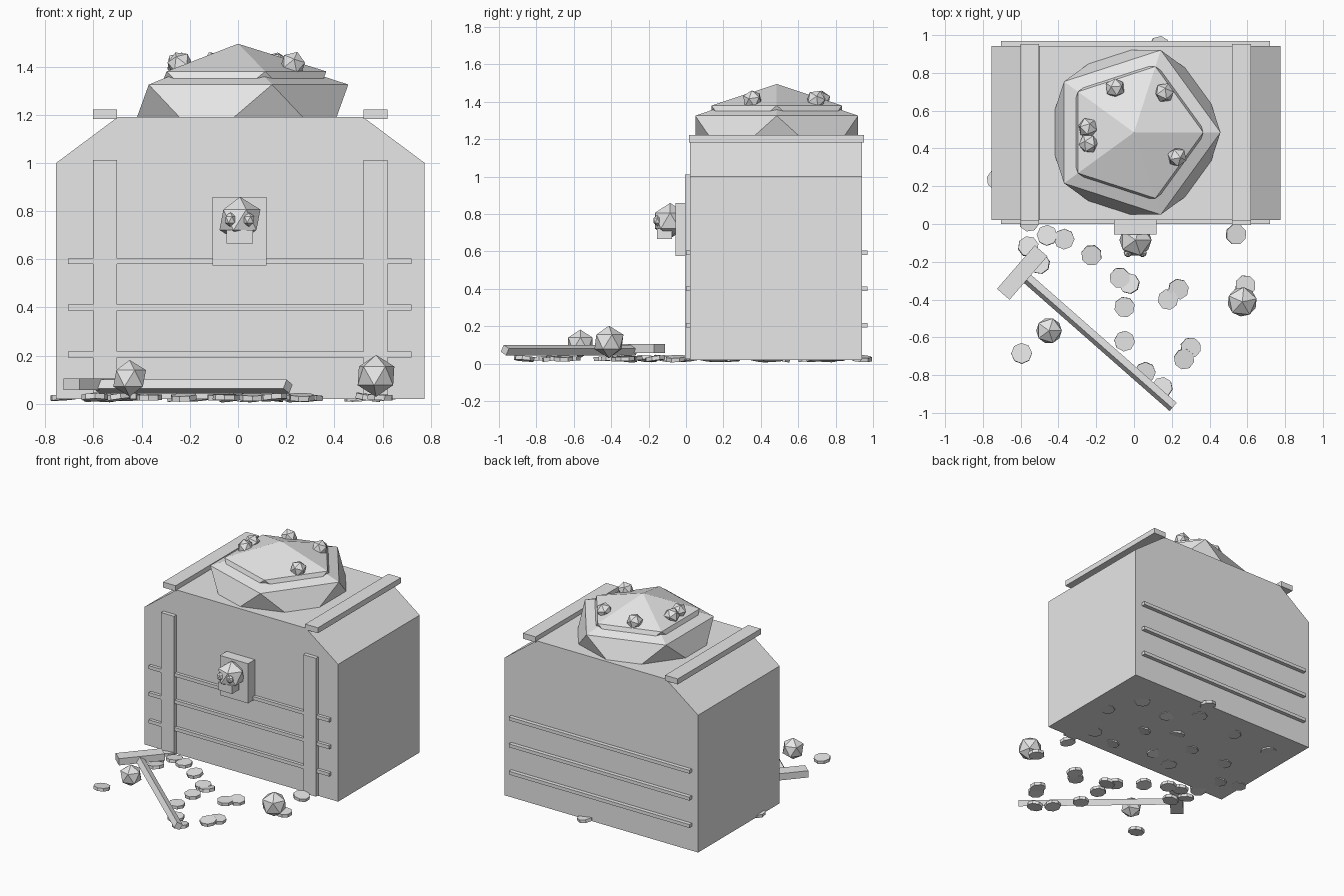
import bpy
import bmesh
import random
from math import radians
from mathutils import Matrix, Vector, Euler

random.seed(7)
cube = bpy.data.objects.get("Cube")
if cube:
    bpy.data.objects.remove(cube, do_unlink=True)

# One plain grey for everything
grey = bpy.data.materials.new("plain_grey")
grey.use_nodes = True
colour = (0.8, 0.8, 0.8, 1)
grey.diffuse_color = colour
grey.node_tree.nodes["Principled BSDF"].inputs["Base Color"].default_value = colour


def finish(name, bm, loc=(0, 0, 0), rot=(0, 0, 0)):
    bmesh.ops.recalc_face_normals(bm, faces=bm.faces)
    mesh = bpy.data.meshes.new(name)
    bm.to_mesh(mesh)
    bm.free()
    mesh.materials.append(grey)
    obj = bpy.data.objects.new(name, mesh)
    obj.location = loc
    obj.rotation_euler = [radians(a) for a in rot]
    bpy.context.collection.objects.link(obj)
    return obj


def block(name, size, loc, rot=(0, 0, 0)):
    bm = bmesh.new()
    bmesh.ops.create_cube(bm, size=1)
    bmesh.ops.scale(bm, vec=size, verts=bm.verts)
    return finish(name, bm, loc, rot)


def span(name, low, high):
    low, high = Vector(low), Vector(high)
    return block(name, high - low, (low + high) / 2)


def gem(name, radius, loc, scale=(1, 1, 1), rot=(0, 0, 0)):
    bm = bmesh.new()
    bmesh.ops.create_icosphere(bm, subdivisions=1, radius=radius)
    bmesh.ops.scale(bm, vec=scale, verts=bm.verts)
    return finish(name, bm, loc, rot)


def coin(loc, tilt=9):
    bm = bmesh.new()
    bmesh.ops.create_cone(bm, cap_ends=True, segments=8, radius1=0.055,
                          radius2=0.055, depth=0.022)
    rot = (random.uniform(-tilt, tilt), random.uniform(-tilt, tilt), random.uniform(0, 45))
    finish("coin", bm, loc, rot)


# Chest body: chamfered profile extruded front to back
bm = bmesh.new()
profile = [(-0.755, 0.02), (0.775, 0.02), (0.775, 1.0),
           (0.52, 1.19), (-0.5, 1.19), (-0.755, 1.0)]
face = bm.faces.new([bm.verts.new((x, 0.022, z)) for x, z in profile])
ext = bmesh.ops.extrude_face_region(bm, geom=[face])
moved = [g for g in ext["geom"] if isinstance(g, bmesh.types.BMVert)]
bmesh.ops.translate(bm, vec=(0, 0.92, 0), verts=moved)
finish("chest_body", bm)

# Straps on the front and the lid
for x in (-0.552, 0.57):
    span("front_strap", (x - 0.05, -0.006, 0.025), (x + 0.05, 0.03, 1.012))
    span("lid_strap", (x - 0.05, 0.015, 1.183), (x + 0.05, 0.953, 1.222))

# Horizontal rods, front and back
for z in (0.205, 0.4, 0.592):
    span("front_rod", (-0.705, 0.0, z - 0.012), (0.72, 0.03, z + 0.012))
    span("back_rod", (-0.705, 0.93, z - 0.012), (0.72, 0.97, z + 0.012))

# Lock plate with skull
span("lock_plate", (-0.105, -0.055, 0.575), (0.118, 0.025, 0.858))
gem("skull", 0.095, (0.008, -0.085, 0.764))
span("skull_jaw", (-0.048, -0.155, 0.665), (0.062, -0.075, 0.722))
for x in (-0.032, 0.045):
    gem("skull_eye", 0.03, (x, -0.153, 0.765), (0.85, 0.8, 1))

# Faceted mound on the lid, in two tiers
gem("mound_lower", 0.512, (0, 0.485, 1.204), (1, 1, 0.53))
gem("mound_upper", 0.41, (0, 0.485, 1.287), (1, 1, 0.507))
for x, y in [(-0.1, 0.72), (0.16, 0.695), (-0.245, 0.51), (-0.24, 0.425), (0.228, 0.355)]:
    turn = [random.uniform(-30, 30) for _ in range(3)]
    gem("mound_gem", 0.054, (x, y, 1.41), rot=turn)

# Loose gems on the ground
gem("small_ground_gem", 0.076, (-0.45, -0.565, 0.106))
gem("large_ground_gem", 0.087, (0.573, -0.412, 0.116), rot=(0, 0, 12))

# Hammer lying in front
block("hammer_handle", (1.05, 0.042, 0.042), (-0.187, -0.622, 0.072), (-30, 0, -41.3))
block("hammer_head", (0.305, 0.088, 0.048), (-0.592, -0.257, 0.081), (0, 0, 49))

# Scattered coins
spots = [(-0.46, -0.06), (-0.37, -0.08), (-0.56, -0.12), (-0.5, -0.21), (-0.225, -0.165),
         (-0.075, -0.285), (-0.025, -0.315), (-0.05, -0.44), (0.18, -0.4), (0.235, -0.345),
         (-0.05, -0.62), (0.06, -0.785), (0.15, -0.865), (-0.595, -0.685), (0.3, -0.655),
         (0.265, -0.715), (0.59, -0.325), (0.54, -0.055), (-0.555, 0.015), (0.135, 0.94),
         (-0.725, 0.235)]
for x, y in spots:
    coin((x, y, 0.027))

# Coins partly buried under the chest
for i in range(5):
    for j in range(3):
        coin((-0.5 + 0.26 * i + random.uniform(-0.09, 0.09),
              0.2 + 0.27 * j + random.uniform(-0.09, 0.09), 0.027))
